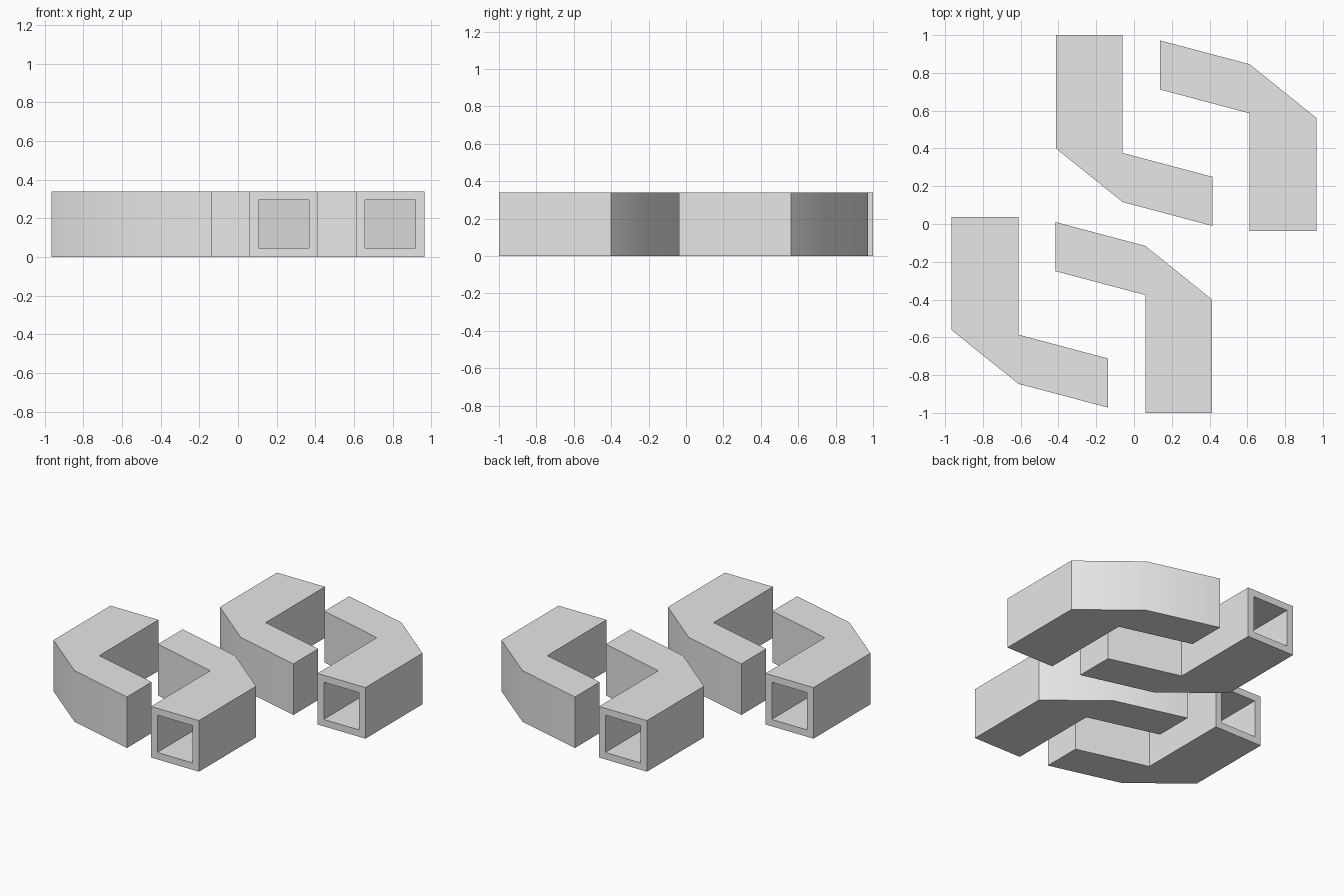
import bpy, bmesh, math

if "Cube" in bpy.data.objects:
    bpy.data.objects.remove(bpy.data.objects["Cube"])

HEIGHT = 0.34
RIM = 0.065
# Plan outline of one elbow: straight leg, chamfered corner, slanted arm
OUTLINE = [(0.06, -1.0), (0.413, -1.0), (0.413, -0.40), (0.06, -0.116),
           (-0.415, 0.01), (-0.415, -0.25), (0.06, -0.376)]

grey = bpy.data.materials.new("light grey")
grey.diffuse_color = (0.8, 0.8, 0.8, 1)
grey.use_nodes = True
grey.node_tree.nodes["Principled BSDF"].inputs["Base Color"].default_value = grey.diffuse_color


def elbow(name, dx, dy, turn):
    bm = bmesh.new()
    # Solid elbow prism
    base = bm.faces.new([bm.verts.new((x + dx, y + dy, 0)) for x, y in OUTLINE])
    top = bmesh.ops.extrude_face_region(bm, geom=[base])["geom"]
    bmesh.ops.translate(bm, vec=(0, 0, HEIGHT),
                        verts=[v for v in top if isinstance(v, bmesh.types.BMVert)])
    bmesh.ops.recalc_face_normals(bm, faces=bm.faces)

    # Square bore in the leg end, running back to the chamfered corner wall
    end = next(f for f in bm.faces if f.normal.y < -0.999)
    bmesh.ops.inset_individual(bm, faces=[end], thickness=RIM)
    bore = bmesh.ops.extrude_discrete_faces(bm, faces=[end])["faces"][0]
    for v in bore.verts:
        v.co.y = dy - 0.40 + (0.413 + dx - v.co.x) * 0.804 - 0.083

    # Half-turn about the centre for the opposite pair
    if turn:
        for v in bm.verts:
            v.co.x, v.co.y = -v.co.x, -v.co.y
    bmesh.ops.recalc_face_normals(bm, faces=bm.faces)

    mesh = bpy.data.meshes.new(name)
    bm.to_mesh(mesh)
    bm.free()
    mesh.materials.append(grey)
    obj = bpy.data.objects.new(name, mesh)
    bpy.context.collection.objects.link(obj)
    # Soft outer bend, crisp corners elsewhere
    bpy.ops.object.select_all(action='DESELECT')
    obj.select_set(True)
    bpy.context.view_layer.objects.active = obj
    bpy.ops.object.shade_smooth_by_angle(angle=math.radians(30))


# Two nested pairs of facing elbows
for turn, side in ((False, "front"), (True, "back")):
    elbow(side + "_inner_elbow", 0, 0, turn)
    elbow(side + "_outer_elbow", 0.552, 0.962, turn)
